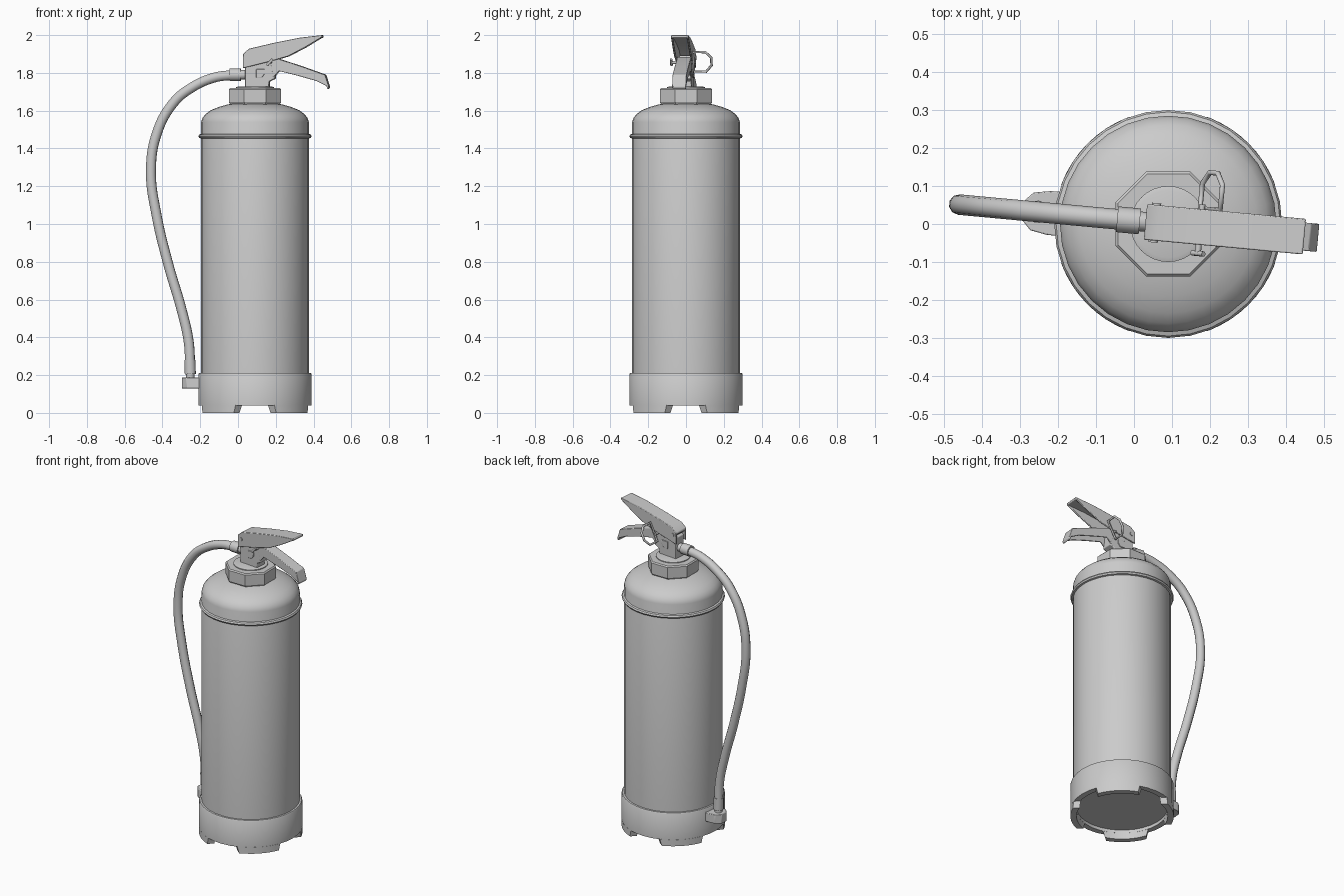
import bpy, bmesh, math
from mathutils import Matrix, Vector

if "Cube" in bpy.data.objects:
    bpy.data.objects.remove(bpy.data.objects["Cube"])

grey = bpy.data.materials.new("plain grey")
grey.use_nodes = True
grey.diffuse_color = (0.6, 0.6, 0.6, 1)
grey.node_tree.nodes["Principled BSDF"].inputs["Base Color"].default_value = (0.6, 0.6, 0.6, 1)

AXIS = Matrix.Translation((0.09, 0, 0))
# The valve, levers and hose lie in one plane turned slightly about the tank axis
HEAD = AXIS @ Matrix.Rotation(math.radians(-5.3), 4, 'Z') @ AXIS.inverted()


def finish(name, bm, matrix, angle=35, bevel=0):
    bmesh.ops.remove_doubles(bm, verts=bm.verts, dist=1e-5)
    bmesh.ops.recalc_face_normals(bm, faces=bm.faces)
    mesh = bpy.data.meshes.new(name)
    bm.to_mesh(mesh)
    bm.free()
    mesh.transform(matrix)
    mesh.materials.append(grey)
    obj = bpy.data.objects.new(name, mesh)
    bpy.context.collection.objects.link(obj)
    if bevel:
        mod = obj.modifiers.new("soft edges", 'BEVEL')
        mod.width, mod.segments, mod.limit_method = bevel, 2, 'ANGLE'
    bpy.ops.object.select_all(action='DESELECT')
    obj.select_set(True)
    bpy.context.view_layer.objects.active = obj
    bpy.ops.object.shade_smooth_by_angle(angle=math.radians(angle))
    return obj


def lathe(name, profile, steps=32, matrix=AXIS, angle=35):
    """Turn (radius, height) points about z."""
    bm = bmesh.new()
    verts = [bm.verts.new((r, 0, z)) for r, z in profile]
    edges = [bm.edges.new(pair) for pair in zip(verts, verts[1:])]
    bmesh.ops.spin(bm, geom=verts + edges, cent=(0, 0, 0), axis=(0, 0, 1),
                   angle=math.tau, steps=steps, use_merge=True)
    return finish(name, bm, matrix, angle)


def prism(name, outline, y0, y1, matrix=HEAD, bevel=0.004):
    """Extrude an (x, z) outline across y."""
    bm = bmesh.new()
    face = bm.faces.new([bm.verts.new((x, y0, z)) for x, z in outline])
    out = bmesh.ops.extrude_face_region(bm, geom=[face])
    moved = [v for v in out["geom"] if isinstance(v, bmesh.types.BMVert)]
    bmesh.ops.translate(bm, verts=moved, vec=(0, y1 - y0, 0))
    return finish(name, bm, matrix, 35, bevel)


def tube(name, points, radius, kind='POLY', cyclic=False, res=3):
    """Round tube along a path, turned with the head."""
    curve = bpy.data.curves.new(name, 'CURVE')
    curve.dimensions = '3D'
    curve.bevel_depth, curve.bevel_resolution = radius, res
    curve.use_fill_caps = True
    spline = curve.splines.new(kind)
    if kind == 'BEZIER':
        spline.bezier_points.add(len(points) - 1)
        for bp, p in zip(spline.bezier_points, points):
            bp.co = p
            bp.handle_left_type = bp.handle_right_type = 'AUTO'
    else:
        spline.points.add(len(points) - 1)
        for sp, p in zip(spline.points, points):
            sp.co = (*p, 1)
    spline.use_cyclic_u = cyclic
    spline.use_smooth = True
    curve.transform(HEAD)
    curve.materials.append(grey)
    obj = bpy.data.objects.new(name, curve)
    bpy.context.collection.objects.link(obj)


# Tank with rounded shoulder
lathe("tank", [(0, 0.1), (0.285, 0.1), (0.285, 1.54), (0.278, 1.562), (0.262, 1.582),
               (0.235, 1.602), (0.19, 1.62), (0.145, 1.633), (0.1, 1.64), (0, 1.64)])
lathe("seam_ring", [(0.284, 1.453), (0.295, 1.456), (0.3, 1.465), (0.295, 1.474), (0.284, 1.478)])

# Base skirt with a recessed underside
lathe("base_skirt", [(0, 0.06), (0.265, 0.06), (0.265, 0.04), (0.3, 0.04),
                     (0.3, 0.205), (0.296, 0.211), (0.28, 0.212)])

# Four feet on the diagonals, tapering downward
for quarter in range(4):
    bm = bmesh.new()
    rows = []
    for i in range(9):
        t = i / 4 - 1
        row = []
        for r, z, half in ((0.265, 0.041, 30), (0.3, 0.041, 25), (0.3, 0, 23), (0.265, 0, 27)):
            a = math.radians(45 + 90 * quarter + t * half)
            row.append(bm.verts.new((r * math.cos(a), r * math.sin(a), z)))
        rows.append(row)
    for a, b in zip(rows, rows[1:]):
        for k in range(4):
            bm.faces.new((a[k], a[k - 1], b[k - 1], b[k]))
    bm.faces.new(rows[0])
    bm.faces.new(rows[-1])
    finish("base_foot", bm, AXIS)

# Collar nut and valve seat
lathe("collar_nut", [(0, 1.63), (0.14, 1.63), (0.15, 1.645), (0.15, 1.712), (0.143, 1.719), (0, 1.719)],
      8, AXIS @ Matrix.Rotation(math.radians(22.5), 4, 'Z'), 20)
lathe("valve_seat", [(0.1, 1.7), (0.1, 1.724), (0.088, 1.728), (0, 1.728)])

# Valve body
prism("valve_body", [(0.04, 1.71), (0.04, 1.86), (0.08, 1.88), (0.19, 1.875), (0.2, 1.77),
                     (0.168, 1.755), (0.168, 1.71)], -0.036, 0.036)
prism("valve_boss", [(0.1, 1.775), (0.1, 1.82), (0.145, 1.82), (0.145, 1.795), (0.13, 1.775)],
      -0.041, 0.041, bevel=0.002)

# Upper lever: channel open below
upper_top = [(0.03, 1.9), (0.062, 1.928), (0.19, 1.958), (0.33, 1.986), (0.45, 2.0)]
upper_low = [(0.445, 1.986), (0.36, 1.935), (0.27, 1.888), (0.18, 1.862), (0.03, 1.825)]
for y in (-0.047, 0.037):
    prism("upper_lever_side", upper_top + upper_low, y, y + 0.01, bevel=0.003)
prism("upper_lever_top", upper_top + [(x, z - 0.014) for x, z in reversed(upper_top)], -0.047, 0.047)

# Lower lever: fixed grip, channel open below
lower_top = [(0.17, 1.885), (0.2, 1.88), (0.34, 1.835), (0.466, 1.79), (0.487, 1.725)]
lower_low = [(0.47, 1.732), (0.42, 1.757), (0.32, 1.785), (0.22, 1.81), (0.19, 1.775)]
for y in (-0.037, 0.028):
    prism("lower_lever_side", lower_top + lower_low, y, y + 0.009, bevel=0.003)
prism("lower_lever_top", lower_top + [(x - 0.008, z - 0.013) for x, z in reversed(lower_top)],
      -0.037, 0.037)

# Pivot, safety pin and pull ring
tube("lever_pivot", [(0.055, -0.052, 1.88), (0.055, 0.052, 1.88)], 0.012)
tube("safety_pin", [(0.175, -0.075, 1.855), (0.175, 0.06, 1.855)], 0.008)
tube("pin_clip", [(0.16, -0.07, 1.84), (0.19, -0.07, 1.872)], 0.007)
tube("pull_ring", [(0.223, 0.05, 1.91), (0.223, 0.115, 1.91), (0.208, 0.145, 1.88),
                   (0.187, 0.145, 1.84), (0.17, 0.115, 1.807), (0.17, 0.05, 1.807)],
     0.007, cyclic=True)

# Hose with couplings
tube("hose_coupling", [(-0.045, 0, 1.79), (0.015, 0, 1.79)], 0.034)
tube("valve_outlet", [(0.0, 0, 1.79), (0.06, 0, 1.79)], 0.026)
path = [(-0.02, 1.79), (-0.127, 1.775), (-0.25, 1.72), (-0.345, 1.64), (-0.435, 1.47),
        (-0.463, 1.275), (-0.434, 1.05), (-0.37, 0.783), (-0.3, 0.545), (-0.263, 0.38), (-0.254, 0.24)]
tube("hose", [(x, 0, z) for x, z in path], 0.027, 'BEZIER')
tube("nozzle_sleeve", [(-0.256, 0, 0.28), (-0.254, 0, 0.205)], 0.03)
tube("nozzle_tip", [(-0.254, 0, 0.22), (-0.254, 0, 0.135)], 0.022)

# Nozzle holder on the base
bm = bmesh.new()
outline = [(-0.17, -0.058), (-0.225, -0.058), (-0.27, -0.05), (-0.297, -0.022),
           (-0.297, 0.022), (-0.27, 0.05), (-0.225, 0.058), (-0.17, 0.058)]
face = bm.faces.new([bm.verts.new((x, y, 0.13)) for x, y in outline])
out = bmesh.ops.extrude_face_region(bm, geom=[face])
bmesh.ops.translate(bm, vec=(0, 0, 0.057),
                    verts=[v for v in out["geom"] if isinstance(v, bmesh.types.BMVert)])
finish("nozzle_holder", bm, HEAD, 35, 0.003)
